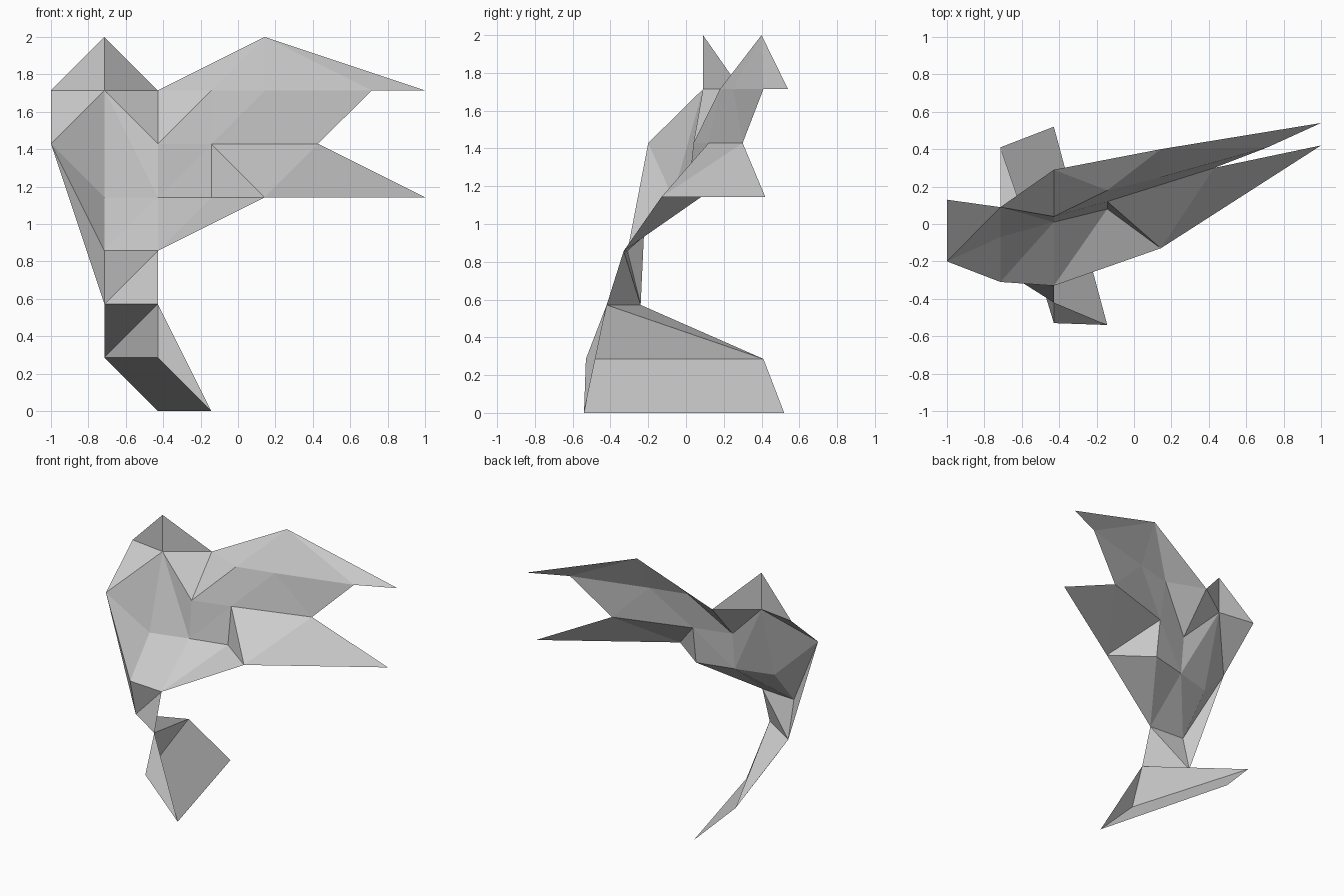
import bpy
import bmesh

# Remove the default cube
cube = bpy.data.objects.get("Cube")
if cube:
    bpy.data.objects.remove(cube, do_unlink=True)

STEP = 2 / 7  # fold grid spacing

# Depth of each fold point: lowercase = grid column, uppercase = grid row
DEPTH = dict(
    bH=0.09, aG=0.13, bG=0.09, cG=0.29, aF=-0.20, cF=0.04,
    bE=-0.07, cE=0.01, bD=-0.31, cD=-0.33,
    dG=0.18, eH=0.40, eG=0.25, gG=0.41, hG=0.54,
    dF=0.12, fF=0.30, dE=0.08, eE=-0.13, hE=0.42,
    bC=-0.24, cC=-0.42, bB=0.41, cB=-0.53, cA=0.52, dA=-0.54,
)

# Folded sheet panels, grouped by part
PARTS = {
    "crest": "aG bG bH, bG cG bH",
    "body": "aG aF bG, aF bE bG, aF bD bE, bG bE cE, bG cE cF, bG cF cG,"
            "bD cE bE, bD cD cE",
    "upper_wing": "cG cF dG, cG dG eH, dG eG eH, eH eG gG, eH gG hG,"
                  "cF cE dF, cF dF dG, dG dF eG, dF fF eG, fF gG eG",
    "lower_wing": "cE dE dF, cE cD dE, cD eE dE, dE eE dF, dF eE fF, eE hE fF",
    "leg": "aF bC bD, bD bC cD, cD bC cC",
    "foot": "bC bB cC, cC bB cB, cC cB dA, bB cA dA cB",
}


def point(key):
    col = ord(key[0]) - ord("a")
    row = ord(key[1]) - ord("A")
    return (col * STEP - 1, DEPTH[key], row * STEP)


def make_part(name, panels, material):
    bm = bmesh.new()
    verts = {}
    for panel in panels.split(","):
        keys = panel.split()
        for key in keys:
            if key not in verts:
                verts[key] = bm.verts.new(point(key))
        face = bm.faces.new([verts[k] for k in keys])
        face.normal_update()
        # Every panel shows the same side of the sheet to the front
        if face.normal.y > 0:
            face.normal_flip()
    mesh = bpy.data.meshes.new(name)
    bm.to_mesh(mesh)
    bm.free()
    mesh.materials.append(material)
    obj = bpy.data.objects.new(name, mesh)
    bpy.context.scene.collection.objects.link(obj)
    return obj


# Plain grey sheet
grey = bpy.data.materials.new("paper_grey")
grey.use_nodes = True
colour = (0.6, 0.6, 0.6, 1)
grey.diffuse_color = colour
grey.node_tree.nodes["Principled BSDF"].inputs["Base Color"].default_value = colour

for part_name, part_panels in PARTS.items():
    make_part(part_name, part_panels, grey)
